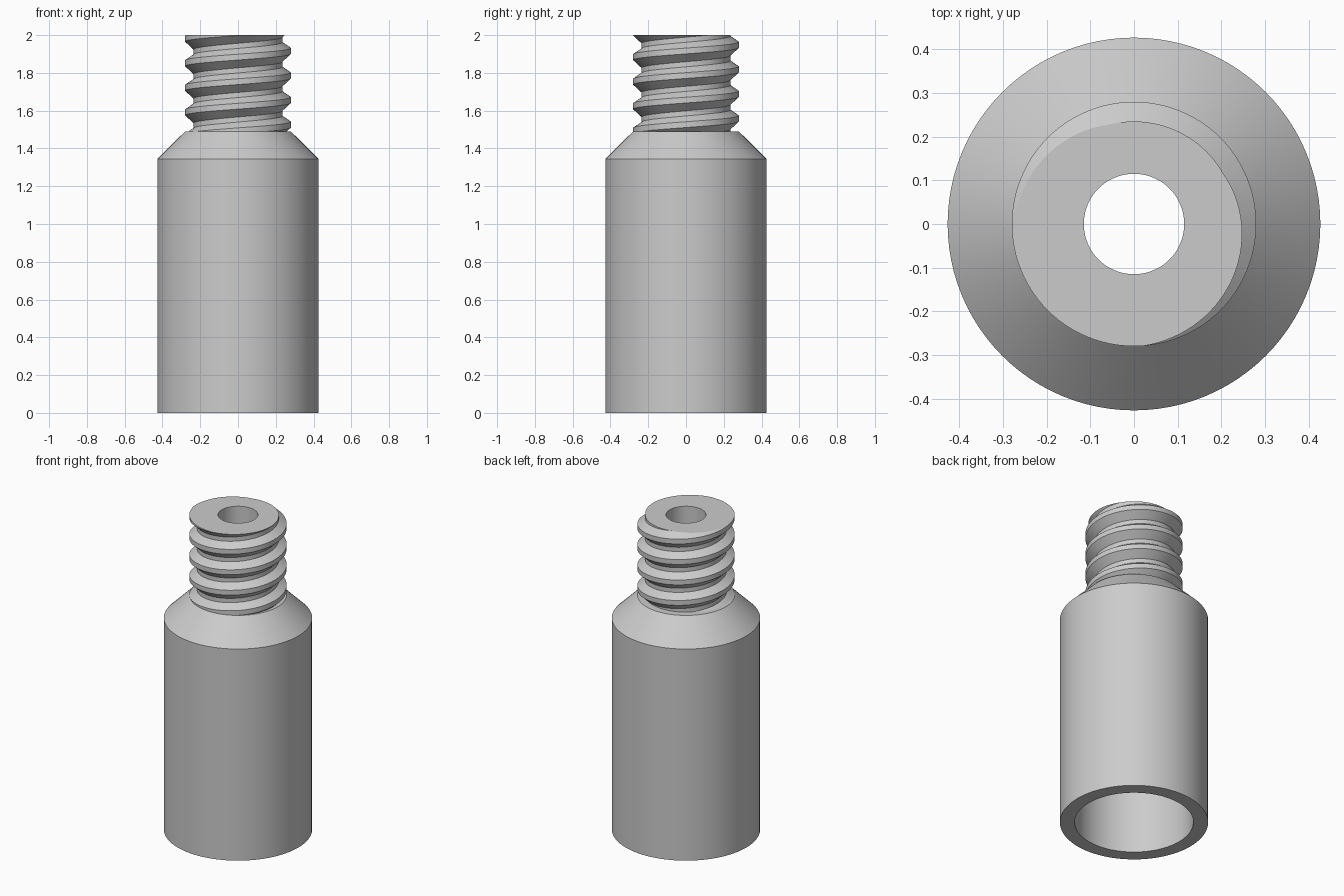
import bpy
import bmesh
import math
from mathutils import Vector

if "Cube" in bpy.data.objects:
    bpy.data.objects.remove(bpy.data.objects["Cube"], do_unlink=True)

SEGMENTS = 96
BODY_R, CAVITY_R, BORE_R = 0.427, 0.342, 0.115
CREST_R, ROOT_R = 0.28, 0.235
SHOULDER_Z, NECK_Z, TOP_Z = 1.345, 1.49, 2.0
CAVITY_TOP = 1.2
PITCH = 0.13

metal = bpy.data.materials.new("plain grey")
metal.use_nodes = True
metal.diffuse_color = (0.6, 0.6, 0.6, 1)
metal.node_tree.nodes["Principled BSDF"].inputs["Base Color"].default_value = (0.6, 0.6, 0.6, 1)


def finish(bm, name):
    bmesh.ops.recalc_face_normals(bm, faces=bm.faces)
    mesh = bpy.data.meshes.new(name)
    bm.to_mesh(mesh)
    bm.free()
    mesh.materials.append(metal)
    obj = bpy.data.objects.new(name, mesh)
    bpy.context.collection.objects.link(obj)
    bpy.ops.object.select_all(action="DESELECT")
    obj.select_set(True)
    bpy.context.view_layer.objects.active = obj
    bpy.ops.object.shade_smooth_by_angle(angle=math.radians(30))


# Hollow body with sloped shoulder: a closed profile turned about z
profile = [(CREST_R, NECK_Z), (BODY_R, SHOULDER_Z), (BODY_R, 0), (CAVITY_R, 0),
           (CAVITY_R, CAVITY_TOP), (BORE_R, CAVITY_TOP), (BORE_R, NECK_Z)]
bm = bmesh.new()
ring = [bm.verts.new((r, 0, z)) for r, z in profile]
for i, v in enumerate(ring):
    bm.edges.new((v, ring[i - 1]))
bmesh.ops.spin(bm, geom=bm.verts[:] + bm.edges[:], axis=(0, 0, 1), cent=(0, 0, 0),
               angle=math.tau, steps=SEGMENTS)
bmesh.ops.remove_doubles(bm, verts=bm.verts, dist=0.0001)
finish(bm, "hollow_body")

# Right-hand thread: crest and root corners by their angle at the top plane
corners = [(190, CREST_R), (275, CREST_R), (390, ROOT_R), (465, ROOT_R)]
bm = bmesh.new()
columns = []
for j in range(SEGMENTS + 1):
    turn = j / SEGMENTS
    a = math.tau * turn
    columns.append([bm.verts.new((r * math.cos(a), r * math.sin(a),
                                  TOP_Z + PITCH * (turn - phase / 360 - n)))
                    for n in range(-2, 6) for phase, r in corners])
for c, d in zip(columns, columns[1:]):
    for i in range(len(c) - 1):
        bm.faces.new((c[i], c[i + 1], d[i + 1], d[i]))
bmesh.ops.remove_doubles(bm, verts=bm.verts, dist=0.0001)

# Trim the thread to the neck and the top plane
for z, normal in ((TOP_Z, (0, 0, 1)), (NECK_Z, (0, 0, -1))):
    bmesh.ops.bisect_plane(bm, geom=bm.verts[:] + bm.edges[:] + bm.faces[:], dist=0.00001,
                           plane_co=(0, 0, z), plane_no=normal, clear_outer=True)

# Flat top face in to the bore, then the bore wall down to the neck
rim = [e for e in bm.edges if e.is_boundary and all(abs(v.co.z - TOP_Z) < 0.0005 for v in e.verts)]
for height in (TOP_Z, NECK_Z):
    new = bmesh.ops.extrude_edge_only(bm, edges=rim)["geom"]
    for v in (g for g in new if isinstance(g, bmesh.types.BMVert)):
        flat = Vector((v.co.x, v.co.y, 0)).normalized() * BORE_R
        v.co = (flat.x, flat.y, height)
    rim = [g for g in new if isinstance(g, bmesh.types.BMEdge) and g.is_boundary]
finish(bm, "threaded_neck")
